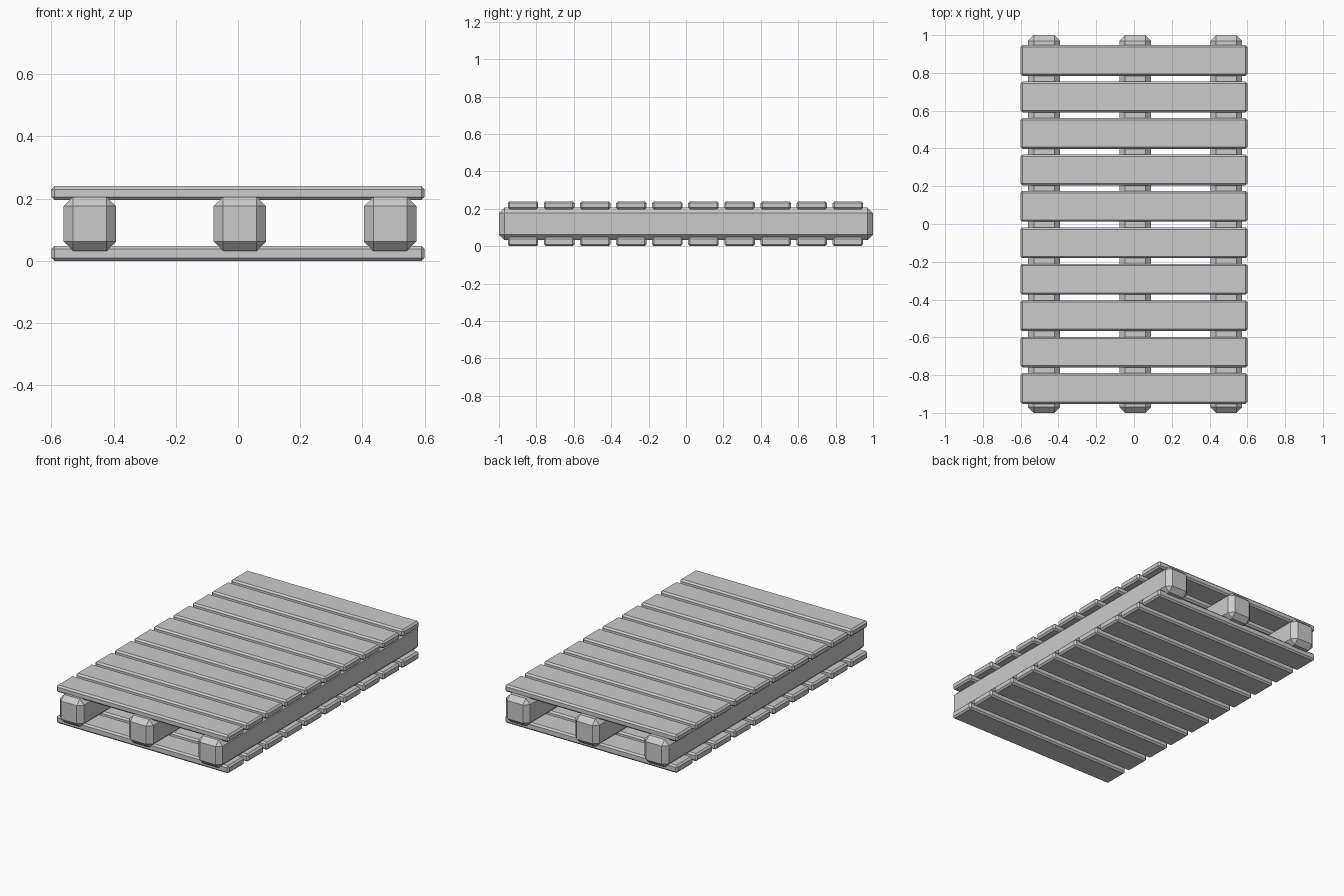
import bpy

# Remove the default object
cube = bpy.data.objects.get("Cube")
if cube:
    bpy.data.objects.remove(cube, do_unlink=True)

# Plain grey material
grey = bpy.data.materials.new("light_grey")
grey.use_nodes = True
colour = (0.6, 0.6, 0.6, 1)
grey.diffuse_color = colour
grey.node_tree.nodes["Principled BSDF"].inputs["Base Color"].default_value = colour


def chamfered_box(name, size, centre, chamfer):
    """Box with flat single-segment chamfers on every edge."""
    bpy.ops.mesh.primitive_cube_add(size=1, location=centre)
    box = bpy.context.object
    box.name = box.data.name = name
    box.scale = size
    bpy.ops.object.transform_apply(location=False, rotation=False, scale=True)
    box.data.materials.append(grey)
    bevel = box.modifiers.new("chamfer", 'BEVEL')
    bevel.width = chamfer
    bevel.segments = 1
    return box


# Three long beams running front to back
for side, x in (("right", -0.476), ("middle", 0.006), ("left", 0.489)):
    chamfered_box(side + "_beam", (0.168, 2.0, 0.174), (x, 0, 0.119), 0.03)

# Upper and lower decks of ten cross planks
PLANKS = 10
PITCH = 0.193
for deck, z, thickness in (("upper", 0.218, 0.044), ("lower", 0.024, 0.048)):
    for i in range(PLANKS):
        y = (i - (PLANKS - 1) / 2) * PITCH - 0.003
        chamfered_box(f"{deck}_plank_{i + 1}", (1.2, 0.163, thickness), (0, y, z), 0.01)
